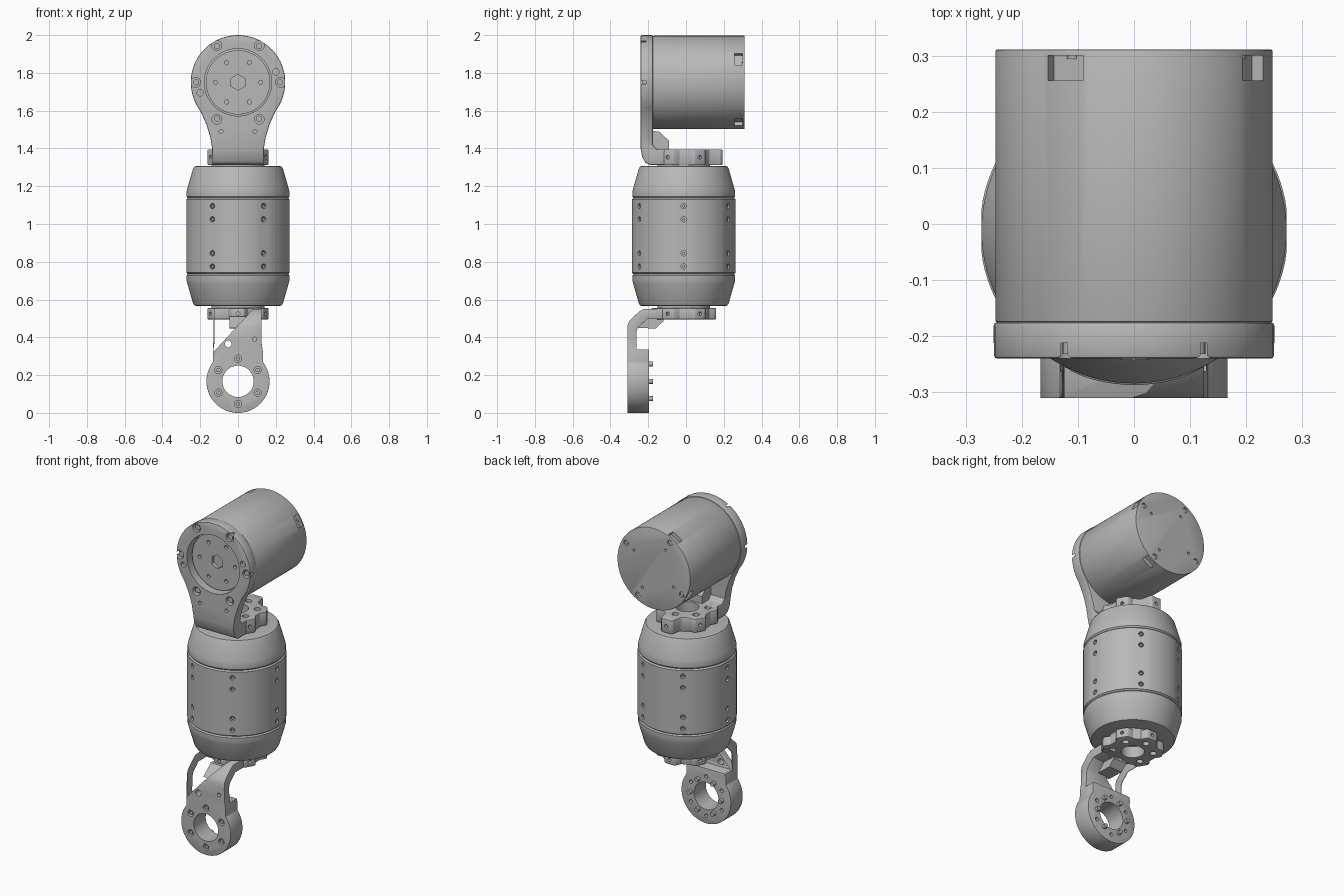
import bpy, bmesh
from math import cos, sin, pi, radians
from mathutils import Vector, Matrix

cube = bpy.data.objects.get("Cube")
if cube:
    bpy.data.objects.remove(cube, do_unlink=True)

grey = bpy.data.materials.new("machined grey")
grey.use_nodes = True
grey.diffuse_color = (0.48, 0.48, 0.48, 1)
grey.node_tree.nodes["Principled BSDF"].inputs["Base Color"].default_value = grey.diffuse_color

X, Y, Z = Vector((1, 0, 0)), Vector((0, 1, 0)), Vector((0, 0, 1))
SIX = [radians(60 * k) for k in range(6)]
CY = -0.012        # body axis
TOP, LOW = 1.75, 0.167   # heights of the two joint axes


def finish(name, bm):
    bmesh.ops.recalc_face_normals(bm, faces=bm.faces)
    me = bpy.data.meshes.new(name)
    bm.to_mesh(me)
    bm.free()
    me.materials.append(grey)
    ob = bpy.data.objects.new(name, me)
    bpy.context.collection.objects.link(ob)
    return ob


def prism(name, pts, axis, a, b):
    """Extrude a 2D outline along an axis from a to b."""
    place = {"X": lambda p: (a, p[0], p[1]), "Y": lambda p: (p[0], a, p[1]), "Z": lambda p: (p[0], p[1], a)}[axis]
    bm = bmesh.new()
    face = bm.faces.new([bm.verts.new(place(p)) for p in pts])
    ext = bmesh.ops.extrude_face_region(bm, geom=[face])
    step = {"X": X, "Y": Y, "Z": Z}[axis] * (b - a)
    bmesh.ops.translate(bm, verts=[v for v in ext["geom"] if isinstance(v, bmesh.types.BMVert)], vec=step)
    return finish(name, bm)


def rods(name, specs):
    """One mesh of cylinders, each (centre, direction, radius, length[, sides])."""
    bm = bmesh.new()
    for c, d, r, length, *n in specs:
        m = Matrix.Translation(c) @ Vector(d).to_track_quat("Z", "Y").to_matrix().to_4x4()
        bmesh.ops.create_cone(bm, cap_ends=True, segments=n[0] if n else 20,
                              radius1=r, radius2=r, depth=length, matrix=m)
    return finish(name, bm)


def apply(ob, kind, **settings):
    mod = ob.modifiers.new(kind.title(), kind)
    for key, value in settings.items():
        setattr(mod, key, value)
    me = bpy.data.meshes.new_from_object(ob.evaluated_get(bpy.context.evaluated_depsgraph_get()))
    ob.modifiers.clear()
    ob.data = me


def combine(ob, other, operation="DIFFERENCE"):
    apply(ob, "BOOLEAN", object=other, operation=operation, solver="EXACT", use_self=True)
    bpy.data.objects.remove(other, do_unlink=True)


def drill(ob, specs):
    combine(ob, rods("cutter", specs))


def bevel(ob, width):
    apply(ob, "BEVEL", width=width, segments=2, limit_method="ANGLE", angle_limit=radians(40))


def arc(r, start, end, cz, n=56):
    angles = [radians(start + (end - start) * i / n) for i in range(n + 1)]
    return [(r * cos(t), cz + r * sin(t)) for t in angles]


def mirrored(pts):
    return [(-x, z) for x, z in reversed(pts)]


def ring(r, y, cz, offset=0.0):
    return [Vector((r * cos(t + offset), y, cz + r * sin(t + offset))) for t in SIX]


def body_shell(name, profile, flats=False):
    """Turned part about the body axis, optionally with six narrow flats."""
    n = 96
    bm = bmesh.new()
    loops = []
    for r, z in profile:
        loop = []
        for i in range(n):
            t = 2 * pi * i / n
            off = (t + pi / 6) % (pi / 3) - pi / 6
            rr = min(r, 0.272 / cos(off)) if flats else r
            loop.append(bm.verts.new((rr * cos(t), CY + rr * sin(t), z)))
        loops.append(loop)
    for lo, hi in zip(loops, loops[1:]):
        for i in range(n):
            bm.faces.new((lo[i], lo[(i + 1) % n], hi[(i + 1) % n], hi[i]))
    bm.faces.new(loops[0])
    bm.faces.new(loops[-1])
    return finish(name, bm)


# Main body: two tapered caps around a drilled sleeve
cap = [(0.215, 0.565), (0.23, 0.568), (0.238, 0.58), (0.268, 0.685), (0.272, 0.70), (0.272, 0.727), (0.266, 0.735)]
body_shell("lower_cap", cap)
body_shell("upper_cap", [(r, 1.873 - z) for r, z in reversed(cap)])
sleeve = body_shell("body_sleeve", [(0.266, 0.735), (0.275, 0.742), (0.275, 1.131), (0.266, 1.138)], True)
holes, screws = [], []
for t in SIX:
    d = Vector((cos(t), sin(t), 0))
    for z in (0.775, 0.845, 1.025, 1.095):
        holes.append((Vector((0, CY, z)) + d * 0.27, d, 0.014, 0.06))
        screws.append((Vector((0, CY, z)) + d * 0.252, d, 0.008, 0.03, 6))
drill(sleeve, holes)
rods("sleeve_screws", screws)


# Star-shaped mounting flanges
def flange(name, reach, back, z0, z1):
    pts = []
    for k in range(6):
        t = radians(30 + 60 * k)
        d, s = Vector((cos(t), sin(t))), Vector((-sin(t), cos(t)))
        r = back if k == 1 else reach
        for along, side in ((0.135, -0.052), (r - 0.01, -0.04), (r, -0.03),
                            (r, 0.03), (r - 0.01, 0.04), (0.135, 0.052)):
            p = d * along + s * side
            pts.append((p.x, p.y + CY))
    ob = prism(name, pts, "Z", z0, z1)
    bevel(ob, 0.005)
    mid = (z0 + z1) / 2
    cuts = [(Vector((0, CY, mid)), Z, 0.065, 0.3, 40)]
    for k in range(6):
        t = radians(30 + 60 * k)
        d = Vector((cos(t), sin(t), 0))
        cuts.append((Vector((0, CY, mid)) + d * 0.115, Z, 0.019, 0.3))
        cuts.append((Vector((0, CY, mid)) + d * (back if k == 1 else reach), d, 0.01, 0.04))
    drill(ob, cuts)


flange("upper_flange", 0.17, 0.205, 1.312, 1.395)
flange("lower_flange", 0.17, 0.172, 0.495, 0.555)
for label, z in (("upper_hub", 1.31), ("lower_hub", 0.562)):
    hub = rods(label, [(Vector((0, CY, z)), Z, 0.14, 0.02, 48)])
    drill(hub, [(Vector((0, CY, z)), Z, 0.065, 0.1, 40)])

# Upper bracket: side profile crossed with front outline
upper = prism("upper_bracket", [(-0.24, 2.1), (-0.24, 1.40), (-0.232, 1.355), (-0.215, 1.325), (-0.19, 1.312),
                                (-0.08, 1.312), (-0.08, 1.395), (-0.155, 1.395), (-0.175, 1.42), (-0.175, 2.1)],
              "X", -0.4, 0.4)
neck = [(0.135, 1.28), (0.137, 1.40), (0.147, 1.46), (0.168, 1.53)]
combine(upper, prism("outline", neck + arc(0.25, -37, 217, TOP) + mirrored(neck), "Y", -0.5, 0.5), "INTERSECT")
bevel(upper, 0.007)
cuts = [(Vector((0, -0.24, TOP)), Y, 0.178, 0.4, 64)]
cuts += [(p, Y, 0.026, 0.056) for p in ring(0.225, -0.24, TOP)]
cuts += [(Vector((s * 0.2, -0.24, TOP + s * 0.055)), Y, 0.017, 0.04) for s in (-1, 1)]
cuts += [(Vector((s * 0.09, -0.24, 1.49)), Y, 0.011, 0.08) for s in (-1, 1)]
drill(upper, cuts)
rods("ring_screws", [(p, Y, 0.016, 0.02) for p in ring(0.222, -0.222, TOP)])
prism("upper_rib", [(-0.19, 1.38), (-0.19, 1.495), (-0.14, 1.488), (-0.09, 1.44), (-0.09, 1.38)], "X", -0.045, 0.045)

# Upper motor: drum with four rear notches and a recessed output disc
drum = rods("upper_motor", [(Vector((0, 0.068, TOP)), Y, 0.247, 0.486, 96)])
bevel(drum, 0.003)
quarter = [radians(30 + 90 * k) for k in range(4)]
bm = bmesh.new()
for t in quarter:
    d = Vector((cos(t), 0, sin(t)))
    m = Matrix.Translation(d * 0.247 + Vector((0, 0.278, TOP))) @ Matrix.Rotation(-t, 4, "Y")
    bmesh.ops.create_cube(bm, size=1, matrix=m @ Matrix.Diagonal((0.05, 0.044, 0.072, 1)))
combine(drum, finish("notches", bm))
cuts, heads = [], []
for t in quarter:
    d = Vector((cos(t), 0, sin(t)))
    rear = Vector((0, 0.31, TOP))
    cuts += [(rear + d * 0.217, Y, 0.016, 0.02), (rear + d * 0.155, Y, 0.008, 0.04)]
    heads.append((rear + d * 0.217 - Y * 0.01, Y, 0.011, 0.012))
drill(drum, cuts)
rods("rear_screws", heads)
disc = rods("output_disc", [(Vector((0, -0.185, TOP)), Y, 0.17, 0.03, 64)])
drill(disc, [(Vector((0, -0.2, TOP)), Y, 0.042, 0.04, 6)] + [(p, Y, 0.011, 0.04) for p in ring(0.12, -0.2, TOP)])

# Lower bracket: bent plate ending in a thick ring
lower = prism("lower_bracket", [(-0.31, -0.1), (-0.31, 0.46), (-0.302, 0.485), (-0.25, 0.535), (-0.225, 0.55),
                                (-0.08, 0.553), (-0.08, 0.497), (-0.205, 0.497), (-0.255, 0.45), (-0.262, 0.43),
                                (-0.262, 0.335), (-0.195, 0.335), (-0.195, -0.1)], "X", -0.4, 0.4)
neck = [(0.126, 0.6), (0.124, 0.43), (0.125, 0.37), (0.132, 0.32)]
outline = arc(0.167, 180 - 37, 360 + 37, LOW)
combine(lower, prism("outline", mirrored(neck)[:] + outline + list(reversed(neck)), "Y", -0.5, 0.5), "INTERSECT")
bevel(lower, 0.006)
cuts = [(Vector((0, -0.25, LOW)), Y, 0.083, 0.4, 56)]
cuts += [(p, Y, 0.019, 0.06) for p in ring(0.12, -0.31, LOW, pi / 6)]
cuts += [(p, Y, 0.011, 0.06) for p in ring(0.12, -0.195, LOW, pi / 6)]
cuts += [(Vector((s * 0.088, -0.31, 0.39)), Y, 0.011, 0.06) for s in (-1, 1)]
cuts += [(Vector((-0.052, -0.29, 0.365)), Y, 0.018, 0.12)]
drill(lower, cuts)
rods("ring_bolts", [(p, Y, 0.011, 0.02) for p in ring(0.12, -0.295, LOW, pi / 6)])
rods("ring_pins", [(p, Y, 0.013, 0.04) for p in ring(0.106, -0.195, LOW)])
prism("lower_rib", [(-0.27, 0.45), (-0.16, 0.447), (-0.12, 0.485), (-0.12, 0.51), (-0.2, 0.51)], "X", -0.045, 0.045)

# Smooth the round surfaces, keep machined edges crisp
bpy.ops.object.select_all(action="DESELECT")
for ob in bpy.context.scene.objects:
    if ob.type == "MESH":
        ob.select_set(True)
        bpy.context.view_layer.objects.active = ob
bpy.ops.object.shade_smooth_by_angle(angle=radians(30))
